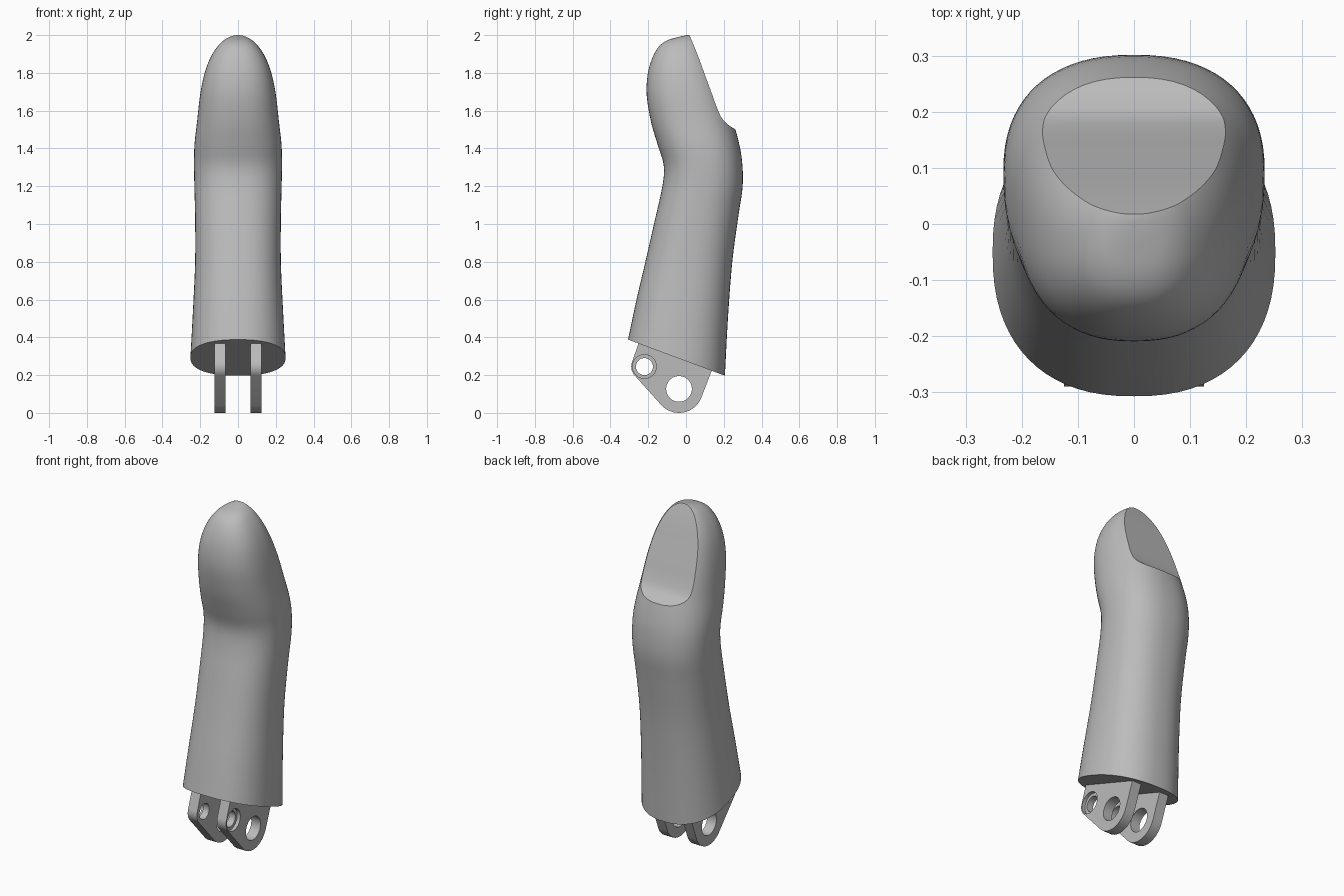
import bpy, bmesh, math
from mathutils import Vector
from mathutils.geometry import convex_hull_2d

cube = bpy.data.objects.get("Cube")
if cube:
    bpy.data.objects.remove(cube, do_unlink=True)

grey = bpy.data.materials.new("plain grey")
grey.use_nodes = True
COLOUR = (0.5, 0.5, 0.5, 1)
grey.diffuse_color = COLOUR
grey.node_tree.nodes["Principled BSDF"].inputs["Base Color"].default_value = COLOUR


def loft(name, rings):
    """Skin a list of equal-length closed rings and cap both ends."""
    bm = bmesh.new()
    loops = [[bm.verts.new(p) for p in ring] for ring in rings]
    n = len(loops[0])
    for a, b in zip(loops, loops[1:]):
        for i in range(n):
            j = (i + 1) % n
            bm.faces.new((a[i], a[j], b[j], b[i]))
    bm.faces.new(loops[0][::-1])
    bm.faces.new(loops[-1])
    bmesh.ops.recalc_face_normals(bm, faces=bm.faces)
    mesh = bpy.data.meshes.new(name)
    bm.to_mesh(mesh)
    bm.free()
    obj = bpy.data.objects.new(name, mesh)
    bpy.context.collection.objects.link(obj)
    mesh.materials.append(grey)
    return obj


def plate(name, outline, x0, x1):
    """Extrude a (y, z) outline along x."""
    return loft(name, [[(x, y, z) for y, z in outline] for x in (x0, x1)])


def circle(y, z, r, n=48):
    return [(y + r * math.cos(math.tau * i / n), z + r * math.sin(math.tau * i / n))
            for i in range(n)]


def cut(obj, cutter):
    mod = obj.modifiers.new("cut", 'BOOLEAN')
    mod.operation = 'DIFFERENCE'
    mod.solver = 'EXACT'
    mod.object = cutter
    bpy.context.view_layer.objects.active = obj
    bpy.ops.object.modifier_apply(modifier=mod.name)
    bpy.data.objects.remove(cutter, do_unlink=True)


def smooth(obj, degrees):
    bpy.ops.object.select_all(action='DESELECT')
    obj.select_set(True)
    bpy.context.view_layer.objects.active = obj
    bpy.ops.object.shade_smooth_by_angle(angle=math.radians(degrees))


def spline(points, steps):
    """Catmull-Rom curve through points of any dimension."""
    pts = [Vector(p) for p in points]
    pts = [2 * pts[0] - pts[1]] + pts + [2 * pts[-1] - pts[-2]]
    out = []
    for a, b, c, d in zip(pts, pts[1:], pts[2:], pts[3:]):
        for s in range(steps):
            t = s / steps
            out.append(b + (c - a) * (t / 2) + (2 * a - 5 * b + 4 * c - d) * (t * t / 2)
                       + (3 * b - a - 3 * c + d) * (t ** 3 / 2))
    return out + [pts[-2]]


# Finger sections: front y, front z, back y, back z, half width
sections = [
    (-.307, .388, .206, .197, .252),
    (-.262, .6, .222, .5, .238),
    (-.215, .8, .245, .8, .227),
    (-.165, 1.02, .277, 1.04, .227),
    (-.125, 1.2, .3, 1.2, .231),
    (-.118, 1.31, .297, 1.33, .233),
    (-.15, 1.42, .28, 1.43, .23),
    (-.185, 1.54, .25, 1.54, .217),
    (-.208, 1.68, .205, 1.68, .201),
    (-.203, 1.79, .158, 1.8, .178),
    (-.18, 1.875, .115, 1.89, .145),
    (-.145, 1.938, .08, 1.95, .105),
    (-.1, 1.972, .055, 1.98, .07),
    (-.04, 1.99, .03, 1.998, .032),
    (-.003, 1.998, .008, 2.0, .005),
]


def section_ring(section, n=72, power=2.35):
    fy, fz, by, bz, width = section
    ring = []
    for i in range(n):
        a = math.tau * i / n
        c, s = math.cos(a), math.sin(a)
        u = math.copysign(abs(c) ** (2 / power), c)
        v = math.copysign(abs(s) ** (2 / power), s) / 2 + 0.5
        ring.append((width * u, fy + (by - fy) * v, fz + (bz - fz) * v))
    return ring


finger = loft("finger", [section_ring(s) for s in spline(sections, 4)])

# Nail bed scooped out of the back of the tip
nail_curve = spline([(-.02, 2.08), (.02, 1.995), (.06, 1.9), (.1, 1.79), (.137, 1.69),
                     (.164, 1.615), (.19, 1.56), (.22, 1.528), (.26, 1.502), (.34, 1.46)], 4)
nail_outline = [tuple(p) for p in nail_curve] + [(.5, 1.46), (.5, 2.08)]
cut(finger, plate("nail_cutter", nail_outline, -.4, .4))
smooth(finger, 35)

# Pair of hinge lugs below the finger, each with a pivot hole and a counterbored pin hole
PIN, PIVOT = (-.22, .245), (-.037, .127)
points = circle(*PIN, .07) + circle(*PIVOT, .127) + [(-.237, .41), (.152, .265)]
lug_outline = [points[i] for i in convex_hull_2d([Vector(p) for p in points])]
for side, name in ((1, "left_hinge_lug"), (-1, "right_hinge_lug")):
    lug = plate(name, lug_outline, side * .065, side * .125)
    cut(lug, plate("pivot_cutter", circle(*PIVOT, .068), side * .03, side * .2))
    cut(lug, plate("pin_cutter", circle(*PIN, .045), side * .03, side * .2))
    cut(lug, plate("counterbore_cutter", circle(*PIN, .063), side * .105, side * .2))
    smooth(lug, 30)
